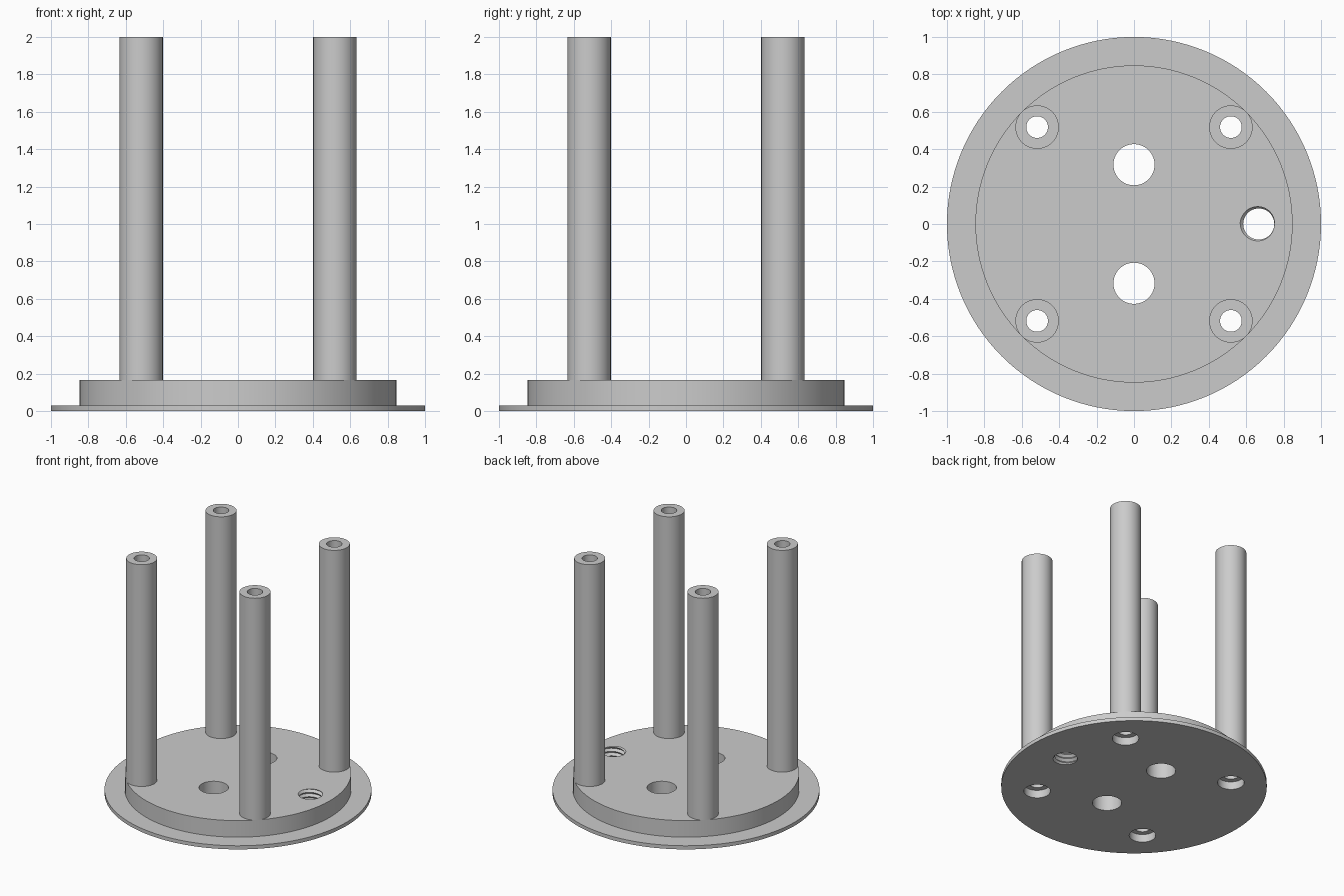
import bpy, bmesh
from math import sin, cos, tau, radians

if "Cube" in bpy.data.objects:
    bpy.data.objects.remove(bpy.data.objects["Cube"], do_unlink=True)

# Single grey material
GREY = (0.6, 0.6, 0.6, 1)
grey = bpy.data.materials.new("plain grey")
grey.use_nodes = True
grey.diffuse_color = GREY
grey.node_tree.nodes["Principled BSDF"].inputs["Base Color"].default_value = GREY

PLATE_TOP, FLANGE_TOP = 0.167, 0.03
POST, POST_R, BORE_R = 0.518, 0.116, 0.058
CORNERS = [(x, y) for x in (-POST, POST) for y in (-POST, POST)]


def finish(bm, name, loc=(0, 0, 0)):
    bmesh.ops.recalc_face_normals(bm, faces=bm.faces)
    mesh = bpy.data.meshes.new(name)
    bm.to_mesh(mesh)
    bm.free()
    mesh.materials.append(grey)
    obj = bpy.data.objects.new(name, mesh)
    obj.location = loc
    bpy.context.collection.objects.link(obj)
    return obj


def lathe(name, profile, loc=(0, 0, 0), sides=64, closed=False):
    """Revolve (radius, z) points; open profiles get end caps."""
    bm = bmesh.new()
    rings = [[bm.verts.new((r * cos(tau * i / sides), r * sin(tau * i / sides), z))
              for i in range(sides)] for r, z in profile]
    pairs = list(zip(rings, rings[1:]))
    if closed:
        pairs.append((rings[-1], rings[0]))
    else:
        bm.faces.new(rings[0])
        bm.faces.new(rings[-1])
    for a, b in pairs:
        for i in range(sides):
            j = (i + 1) % sides
            bm.faces.new((a[i], a[j], b[j], b[i]))
    return finish(bm, name, loc)


def thread_cutter(name, loc, minor, major, pitch, turns, sides=48):
    """Helical V-thread plug with closed ends."""
    bm = bmesh.new()
    root, crest = [], []
    for j in range(sides * turns + 1):
        a, z = tau * j / sides, pitch * j / sides
        root.append(bm.verts.new((minor * cos(a), minor * sin(a), z)))
        crest.append(bm.verts.new((major * cos(a), major * sin(a), z + pitch / 2)))
    for j in range(sides * turns):
        bm.faces.new((root[j], root[j + 1], crest[j + 1], crest[j]))
        if j + sides + 1 < len(root):
            bm.faces.new((crest[j], crest[j + 1], root[j + sides + 1], root[j + sides]))
    bmesh.ops.holes_fill(bm, edges=[e for e in bm.edges if e.is_boundary], sides=0)
    bmesh.ops.triangulate(bm, faces=[f for f in bm.faces if len(f.verts) > 4])
    return finish(bm, name, loc)


# Stepped round base plate
plate = lathe("base_plate", [(1, 0), (1, FLANGE_TOP), (0.848, FLANGE_TOP), (0.848, PLATE_TOP)],
              sides=128)

# Cutters: two plain holes, four counterbored screw holes, one threaded hole
cutters = [lathe("hole_cutter", [(0.11, -0.1), (0.11, 0.3)], (0, y, 0)) for y in (-0.317, 0.317)]
cutters += [lathe("screw_cutter", [(0.1, -0.1), (0.1, 0.065), (BORE_R, 0.065), (BORE_R, 0.3)],
                  (x, y, 0)) for x, y in CORNERS]
cutters.append(thread_cutter("thread_cutter", (0.667, 0, -0.12), 0.083, 0.1, 0.036, 12))

for cutter in cutters:
    mod = plate.modifiers.new("cut", 'BOOLEAN')
    mod.operation, mod.solver, mod.object = 'DIFFERENCE', 'EXACT', cutter

# Apply the cuts, then discard the cutters
bpy.context.view_layer.update()
result = bpy.data.meshes.new_from_object(plate.evaluated_get(bpy.context.evaluated_depsgraph_get()))
plate.modifiers.clear()
plate.data = result
for cutter in cutters:
    bpy.data.objects.remove(cutter, do_unlink=True)

# Four hollow posts
posts = []
for x, y in CORNERS:
    name = ("back" if y > 0 else "front") + ("_left" if x > 0 else "_right") + "_post"
    posts.append(lathe(name, [(POST_R, PLATE_TOP), (POST_R, 2), (BORE_R, 2), (BORE_R, PLATE_TOP)],
                       (x, y, 0), closed=True))

# Smooth round walls, crisp rims
bpy.ops.object.select_all(action='DESELECT')
for obj in [plate] + posts:
    obj.select_set(True)
bpy.context.view_layer.objects.active = plate
bpy.ops.object.shade_smooth_by_angle(angle=radians(30))
